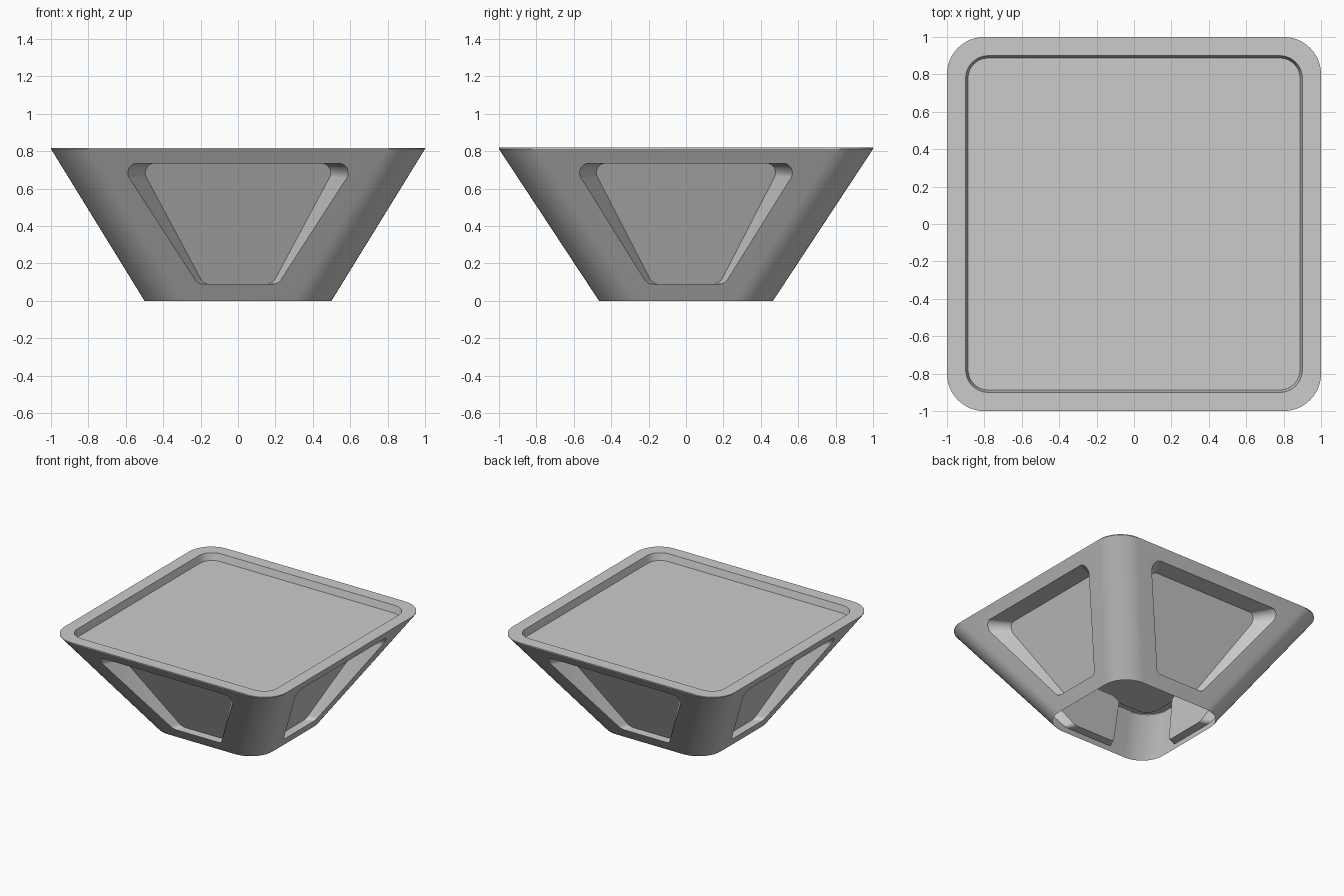
import bpy, bmesh
from math import pi, cos, sin
from mathutils import Vector

if "Cube" in bpy.data.objects:
    bpy.data.objects.remove(bpy.data.objects["Cube"])

SEG = 12
HZ, LIP = 0.818, 0.812          # total height, lower edge of the thin lip
BX, BY, R = 0.50, 0.465, 0.20   # base half sizes, corner radius


def ring(bm, hx, hy, r, z):
    """Rounded rectangle; corner k owns verts k*(SEG+1) .. k*(SEG+1)+SEG."""
    out = []
    for k, (sx, sy) in enumerate([(1, 1), (-1, 1), (-1, -1), (1, -1)]):
        for i in range(SEG + 1):
            a = (k + i / SEG) * pi / 2
            out.append(bm.verts.new((sx * (hx - r) + r * cos(a),
                                     sy * (hy - r) + r * sin(a), z)))
    return out


def bridge(bm, a, b, skip_flats=False):
    n = len(a)
    for i in range(n):
        if skip_flats and i % (SEG + 1) == SEG:
            continue
        j = (i + 1) % n
        bm.faces.new((a[i], a[j], b[j], b[i]))


def rounded(pts, r, seg=6):
    """Round the corners of a 2D polygon."""
    out = []
    for i, p in enumerate(pts):
        p = Vector(p)
        d0 = (Vector(pts[i - 1]) - p).normalized()
        d1 = (Vector(pts[(i + 1) % len(pts)]) - p).normalized()
        half = d0.angle(d1) / 2
        c = p + (d0 + d1).normalized() * (r / sin(half))
        cut = r * cos(half) / sin(half)
        v0, v1 = p + d0 * cut - c, p + d1 * cut - c
        for s in range(seg + 1):
            v = v0.lerp(v1, s / seg).normalized() * r
            out.append(c + v)
    return out


bm = bmesh.new()

# Flared body corners, lip, rim and sunken tray floor
base = ring(bm, BX, BY, R, 0)
top = ring(bm, 1, 1, R, LIP)
lip = ring(bm, 1, 1, R, HZ)
inner = ring(bm, 0.90, 0.90, 0.12, HZ)
floor = ring(bm, 0.887, 0.887, 0.107, HZ - 0.057)
bridge(bm, base, top, skip_flats=True)
for a, b in ((top, lip), (lip, inner), (inner, floor)):
    bridge(bm, a, b)
tray = bm.faces.new(floor)

# Four flat walls, each with a tapered recessed panel
sides = [(Vector((0, 1, 0)), BY, 1.0), (Vector((-1, 0, 0)), BX, 0.965),
         (Vector((0, -1, 0)), BY, 1.0), (Vector((1, 0, 0)), BX, 0.965)]
Z0, Z1 = 0.09, 0.735
for k, (n, half, s) in enumerate(sides):
    t = Vector((-n.y, n.x, 0))
    i = k * (SEG + 1) + SEG
    j = (i + 1) % len(base)

    def wall(u, z, depth=0):
        return n * (half + (1 - half) * z / LIP - depth) + t * u + Vector((0, 0, z))

    def recess(z):
        return 0.07 + 0.085 * (z - Z0) / (Z1 - Z0)

    outer = rounded([(-.215 * s, Z0), (.215 * s, Z0), (.632 * s, Z1), (-.632 * s, Z1)], .05)
    panel = rounded([(-.185 * s, Z0), (.185 * s, Z0), (.53 * s, Z1), (-.53 * s, Z1)], .05)
    vo = [bm.verts.new(wall(p.x, p.y)) for p in outer]
    vp = [bm.verts.new(wall(p.x, p.y, recess(p.y))) for p in panel]
    frame = [base[i], base[j], top[j], top[i]]
    edges = []
    for loop in (frame, vo):
        for a, b in zip(loop, loop[1:] + loop[:1]):
            edges.append(bm.edges.get((a, b)) or bm.edges.new((a, b)))
    bmesh.ops.triangle_fill(bm, edges=edges, use_beauty=True, normal=n)
    for a in range(len(vo)):
        b = (a + 1) % len(vo)
        bm.faces.new((vo[a], vo[b], vp[b], vp[a]))
    bm.faces.new(vp)

bmesh.ops.recalc_face_normals(bm, faces=bm.faces[:])
tray.normal_update()
if tray.normal.z < 0:
    bmesh.ops.reverse_faces(bm, faces=bm.faces[:])

mesh = bpy.data.meshes.new("flared_tray_stand")
bm.to_mesh(mesh)
bm.free()
obj = bpy.data.objects.new("flared_tray_stand", mesh)
bpy.context.collection.objects.link(obj)
bpy.context.view_layer.objects.active = obj
obj.select_set(True)
bpy.ops.object.shade_smooth_by_angle(angle=0.5)
